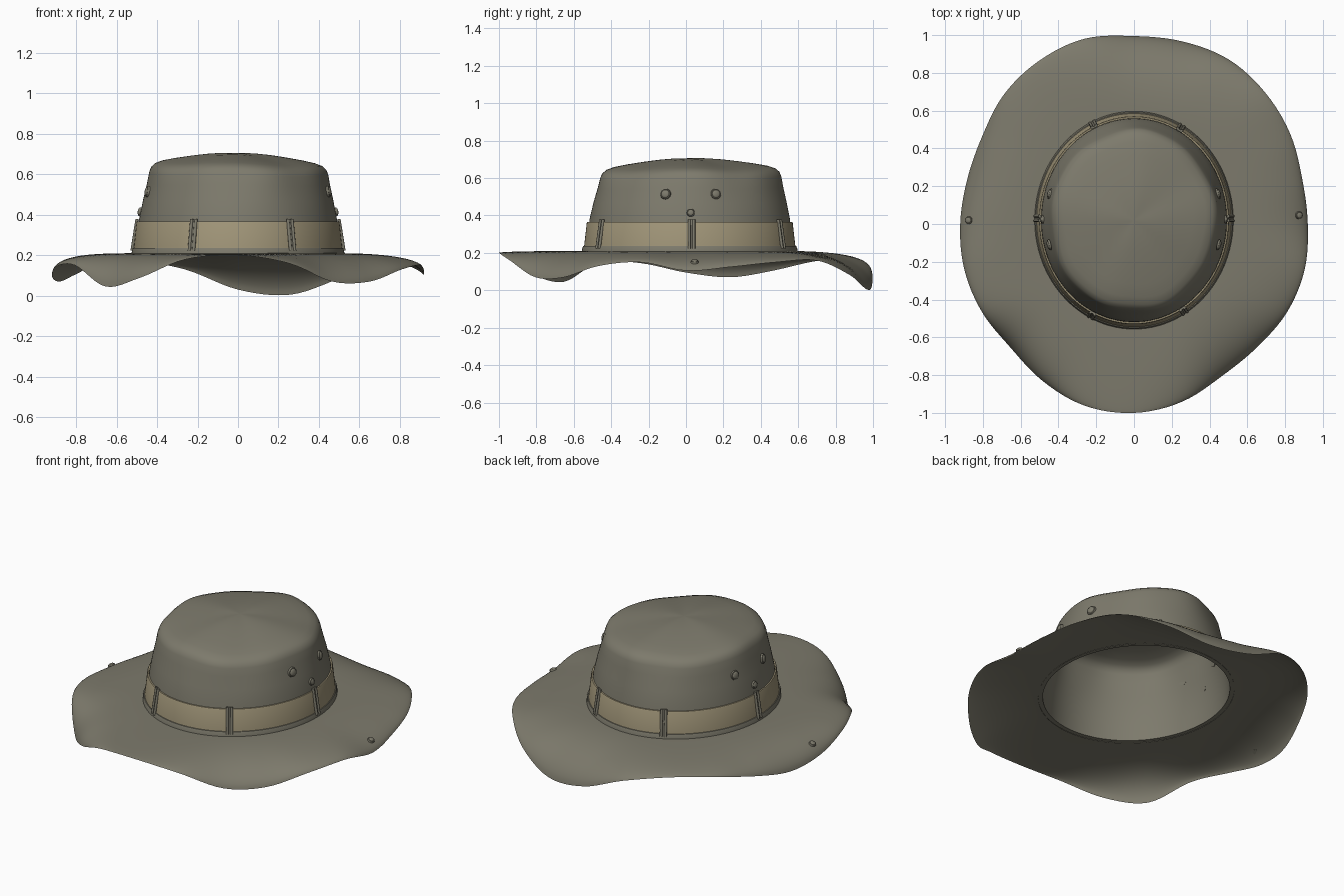
import bpy, bmesh, math
from mathutils import Vector, Matrix

if "Cube" in bpy.data.objects:
    bpy.data.objects.remove(bpy.data.objects["Cube"])

CY, RX, RY = 0.02, 0.52, 0.57      # head ellipse centre and radii
HOLE = 0.965                       # scale of the head opening
N = 144


def material(name, rgb):
    m = bpy.data.materials.new(name)
    m.diffuse_color = (*rgb, 1)
    m.use_nodes = True
    m.node_tree.nodes["Principled BSDF"].inputs["Base Color"].default_value = m.diffuse_color
    return m


OLIVE = material("olive cloth", (0.205, 0.195, 0.150))
TAN = material("tan ribbon", (0.345, 0.295, 0.185))


def finish(name, bm, mat, angle=40):
    mesh = bpy.data.meshes.new(name)
    bm.to_mesh(mesh)
    bm.free()
    ob = bpy.data.objects.new(name, mesh)
    bpy.context.collection.objects.link(ob)
    mesh.materials.append(mat)
    bpy.ops.object.select_all(action='DESELECT')
    ob.select_set(True)
    bpy.context.view_layer.objects.active = ob
    bpy.ops.object.shade_smooth_by_angle(angle=math.radians(angle))
    return ob


def sweep(name, point, rows, mat, cap=False, angle=40):
    """Surface made of closed rings; point(row, angle) gives each position."""
    bm = bmesh.new()
    rings = [[bm.verts.new(point(r, math.tau * i / N)) for i in range(N)] for r in rows]
    for a, b in zip(rings, rings[1:]):
        for i in range(N):
            j = (i + 1) % N
            bm.faces.new((a[i], a[j], b[j], b[i]))
    if cap:
        bm.faces.new(rings[-1])
    return finish(name, bm, mat, angle)


def periodic(vals, a):
    """Smooth closed interpolation of values spaced evenly round the hat."""
    n = len(vals)
    u = (a % math.tau) / math.tau * n
    i, f = int(u), u - int(u)
    p0, p1, p2, p3 = (vals[(i + k) % n] for k in (-1, 0, 1, 2))
    return p1 + 0.5 * f * (p2 - p0 + f * (2*p0 - 5*p1 + 4*p2 - p3 + f * (3*(p1 - p2) + p3 - p0)))


# Brim: outline radius and edge height every 15 degrees from +x
RADIUS = [.92, .922, .955, .983, 1.005, 1.0, .995, 1.015, 1.0, .972, .928, .914,
          .92, .93, .93, .925, .962, .997, 1.0, .975, .93, .922, .935, .935]
EDGE = [.105, .125, .15, .16, .085, .005, .03, .13, .17, .155, .105, .07,
        .095, .145, .15, .045, .09, .18, .20, .16, .07, .07, .13, .15]


def brim_point(t, a):
    inner = Vector((HOLE * RX * math.cos(a), CY + HOLE * RY * math.sin(a)))
    r = periodic(RADIUS, a)
    outer = Vector((r * math.cos(a), r * math.sin(a)))
    p = inner.lerp(outer, 1 - (1 - t) ** 1.5)
    power = 2.1 + .8 * max(0, math.cos(a - math.radians(215)))   # tighter curl at front left
    return p.x, p.y, 0.21 - (0.21 - periodic(EDGE, a)) * t ** power


sweep("brim", brim_point, [k / 20 for k in range(21)], OLIVE, angle=80)


# Crown: scaled ellipse rings with a slightly rumpled shoulder
CROWN = [(HOLE, .21), (.955, .30), (.94, .38), (.905, .47), (.868, .55), (.848, .60), (.83, .623),
         (.79, .642), (.72, .656), (.60, .670), (.45, .684), (.30, .696), (.15, .704), (.02, .706)]


def ring_point(row, a):
    s, z = row
    return s * RX * math.cos(a), CY + s * RY * math.sin(a), z


def crown_point(row, a):
    s, z = row
    w = max(0, min(1, (z - .42) / .2)) * min(1, s * 1.3)
    s += .010 * w * (math.sin(5 * a + 1) + .6 * math.sin(9 * a))
    z += .007 * w * math.sin(4 * a + 2) - .008 * w * math.cos(a + .5)
    return ring_point((s, z), a)


sweep("crown", crown_point, CROWN, OLIVE, cap=True, angle=80)

# Ribbon band and the cloth seam below it
sweep("hat_band", ring_point, [(.992, .235), (.989, .245), (.966, .36), (.960, .366), (.945, .366)], TAN)
sweep("band_seam", ring_point, [(1.012, .208), (1.009, .222), (1.0, .236), (.987, .237)], OLIVE)


def frame(s, z, a):
    """Matrix on the crown wall: local x tangent, y up the wall, z outward."""
    p = Vector(ring_point((s, z), a))
    t = Vector((-RX * math.sin(a), RY * math.cos(a), 0)).normalized()
    up = Vector((-.16 * math.cos(a), -.16 * math.sin(a), 1))
    up = (up - t * up.dot(t)).normalized()
    n = t.cross(up)
    return Matrix.Translation(p) @ Matrix((t, up, n)).transposed().to_4x4()


# Belt loops: flat strap with two rolled edges
for k, deg in enumerate((1, 61, 115, 179, 244, 301)):
    bm = bmesh.new()
    m = frame(.976, .30, math.radians(deg))
    bmesh.ops.create_cube(bm, size=1, matrix=m @ Matrix.Diagonal((.03, .155, .010, 1)))
    for x in (-.012, .012):
        bmesh.ops.create_cone(bm, cap_ends=True, segments=12, radius1=.008, radius2=.008, depth=.158,
                              matrix=m @ Matrix.Translation((x, 0, .004)) @ Matrix.Rotation(math.pi / 2, 4, 'X'))
    finish(f"band_loop_{k + 1}", bm, OLIVE)


def stud(name, m, r):
    """Small domed eyelet or snap with a rim."""
    bm = bmesh.new()
    bmesh.ops.create_cone(bm, cap_ends=True, segments=20, radius1=r, radius2=r * .9, depth=.010, matrix=m)
    bmesh.ops.create_uvsphere(bm, u_segments=16, v_segments=8, radius=r * .75,
                              matrix=m @ Matrix.Translation((0, 0, .005)) @ Matrix.Diagonal((1, 1, .35, 1)))
    finish(name, bm, OLIVE)


# Vent eyelets on both sides of the crown, and a snap on each side of the brim
for side, sx in (("right", 1), ("left", -1)):
    for k, (y, z, s, r) in enumerate(((-.11, .515, .892, .029), (.16, .515, .892, .029), (.025, .415, .934, .022))):
        a = math.asin((y - CY) / (s * RY))
        stud(f"vent_{side}_{k + 1}", frame(s, z, a if sx > 0 else math.pi - a), r)
    a = .05 if sx > 0 else math.pi - .02
    p = Vector(brim_point(.78, a))
    stud(f"brim_snap_{side}", Matrix.Translation(p + Vector((0, 0, .006))) @ Matrix.Rotation(sx * .4, 4, 'Y'), .021)
